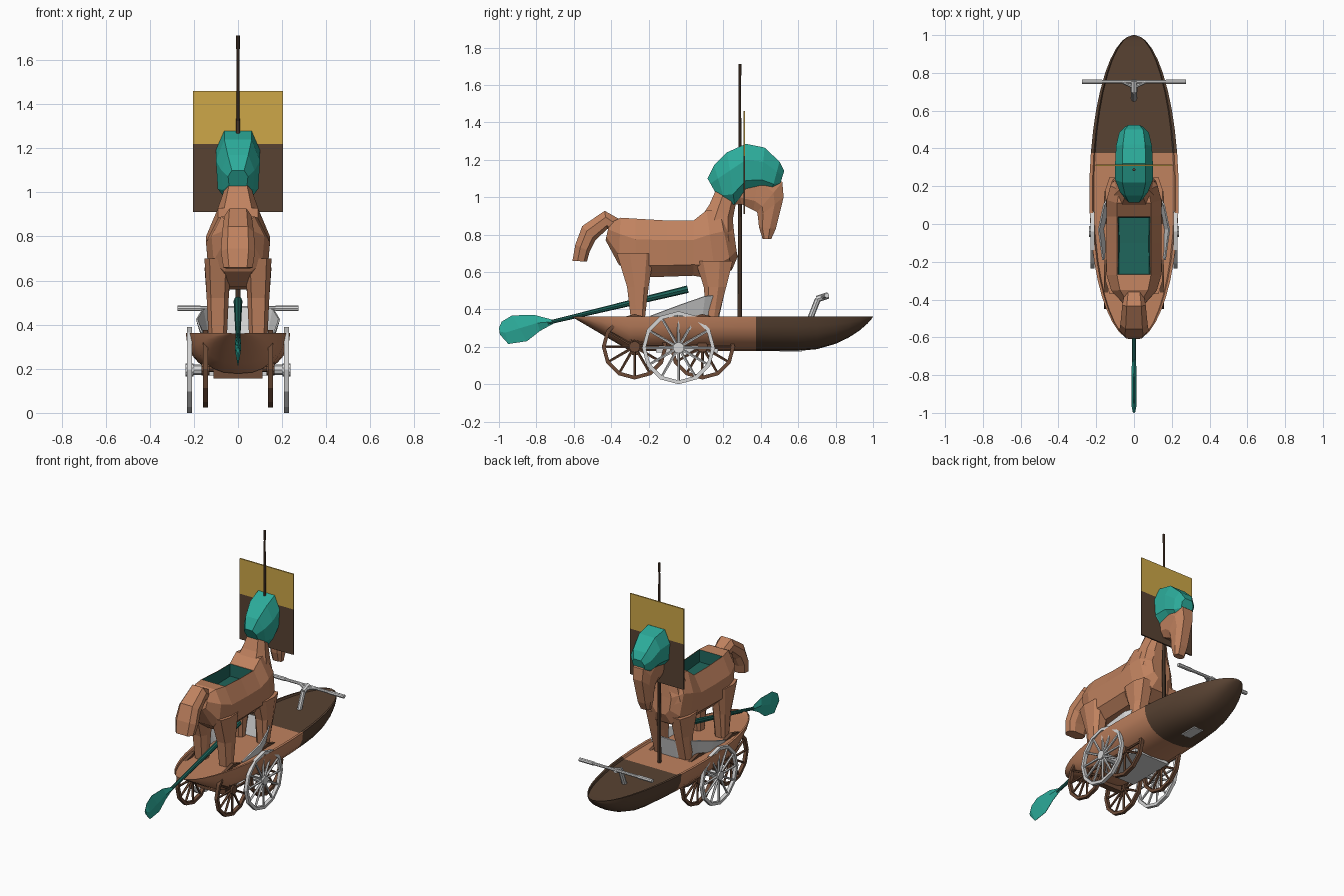
import bpy, bmesh, math
from mathutils import Vector, Matrix

if "Cube" in bpy.data.objects:
    bpy.data.objects.remove(bpy.data.objects["Cube"])


def material(name, r, g, b):
    m = bpy.data.materials.new(name)
    lin = [((c / 255 + 0.055) / 1.055) ** 2.4 for c in (r, g, b)]
    m.diffuse_color = (*lin, 1)
    m.use_nodes = True
    m.node_tree.nodes["Principled BSDF"].inputs["Base Color"].default_value = m.diffuse_color
    return m


TAN = material("tan wood", 192, 130, 95)
DARK = material("dark wood", 88, 66, 50)
SPOKE = material("wheel wood", 108, 74, 54)
TEAL = material("teal", 44, 172, 155)
DEEP = material("deep teal", 30, 100, 90)
GOLD = material("gold", 205, 167, 72)
WHITE = material("pale grey", 214, 214, 214)


def finish(name, bm, *mats, smooth=False):
    bmesh.ops.recalc_face_normals(bm, faces=bm.faces[:])
    me = bpy.data.meshes.new(name)
    bm.to_mesh(me)
    bm.free()
    for m in mats:
        me.materials.append(m)
    ob = bpy.data.objects.new(name, me)
    bpy.context.collection.objects.link(ob)
    if smooth:
        bpy.context.view_layer.objects.active = ob
        ob.select_set(True)
        bpy.ops.object.shade_smooth_by_angle(angle=math.radians(35))
        ob.select_set(False)
    return ob


def rod(bm, a, b, r1, r2=None, n=8):
    a, b = Vector(a), Vector(b)
    mat = Matrix.Translation((a + b) / 2) @ (b - a).to_track_quat('Z', 'Y').to_matrix().to_4x4()
    bmesh.ops.create_cone(bm, cap_ends=True, segments=n, radius1=r1,
                          radius2=r1 if r2 is None else r2, depth=(b - a).length, matrix=mat)


def box(bm, lo, hi):
    lo, hi = Vector(lo), Vector(hi)
    bmesh.ops.create_cube(bm, size=1, matrix=Matrix.Translation((lo + hi) / 2) @ Matrix.Diagonal((*(hi - lo), 1)))


def bridge(bm, rings):
    n = len(rings[0])
    for a, b in zip(rings, rings[1:]):
        for i in range(n):
            j = (i + 1) % n
            bm.faces.new((a[i], a[j], b[j], b[i]))
    bm.faces.new(rings[0])
    bm.faces.new(rings[-1])


HALF = [(0.5, -1), (0.92, -0.6), (1, 0.3), (0.62, 1)]


def loft(bm, sections, cx=0, half=HALF):
    """Each section runs from an under point (y, z) to an upper point (y, z) with a half width."""
    prof = half + [(-u, v) for u, v in reversed(half)]
    rings = []
    for y0, z0, y1, z1, w in sections:
        ring = []
        for u, v in prof:
            t = (v + 1) / 2
            ring.append(bm.verts.new((cx + u * w, y0 + (y1 - y0) * t, z0 + (z1 - z0) * t)))
        rings.append(ring)
    bridge(bm, rings)


# boat hull, with sunken deck and dark bow
bm = bmesh.new()
ys = [-0.608, -0.6, -0.57, -0.52, -0.45, -0.38, -0.3, -0.2, -0.05, 0.1, 0.25, 0.375,
      0.5, 0.6, 0.7, 0.8, 0.87, 0.93, 0.97, 0.99, 1.0]
rings = []
for y in ys:
    t = (y - 0.15) / (0.85 if y > 0.15 else 0.765)
    w = 0.237 * math.sqrt(max(1 - t * t, 0.0004))
    d = 0.185
    if y > 0.6:
        d *= max(1 - ((y - 0.6) / 0.4) ** 2, 0.005) ** 0.8
    elif y < -0.3:
        d *= max(1 - (-0.3 - y) / 0.315, 0.02)
    pts = [(w * math.copysign(abs(math.cos(a)) ** 0.8, math.cos(a)), 0.363 - d * math.sin(a) ** 0.9)
           for a in [math.pi * max(k, 0) / 12 for k in range(12)]] + [(-w, 0.363)]
    dz = min(0.012, d * 0.5)
    pts += [(-w * 0.93, 0.363), (-w * 0.9, 0.363 - dz), (w * 0.9, 0.363 - dz), (w * 0.93, 0.363)]
    rings.append([bm.verts.new((x, y, z)) for x, z in pts])
bridge(bm, rings)
for f in bm.faces:
    f.material_index = int(f.calc_center_median().y > 0.375)
finish("boat_hull", bm, TAN, DARK, smooth=True)

# horse body with a teal hollow in the back
bm = bmesh.new()
loft(bm, [(-0.43, 0.77, -0.41, 0.86, 0.06), (-0.36, 0.64, -0.35, 0.89, 0.12),
          (-0.27, 0.57, -0.27, 0.885, 0.145), (-0.1, 0.575, -0.1, 0.875, 0.145),
          (0.04, 0.58, 0.04, 0.875, 0.145), (0.16, 0.56, 0.11, 0.93, 0.145),
          (0.245, 0.61, 0.18, 0.93, 0.125), (0.275, 0.68, 0.25, 0.86, 0.07)])
bmesh.ops.recalc_face_normals(bm, faces=bm.faces[:])
top = [f for f in bm.faces if f.normal.z > 0.9 and -0.26 < f.calc_center_median().y < 0.03]
bmesh.ops.inset_region(bm, faces=top, thickness=0.005)
walls = bmesh.ops.inset_region(bm, faces=top, thickness=0.008)["faces"]
bmesh.ops.translate(bm, verts=list({v for f in top for v in f.verts}), vec=(0, 0, -0.08))
for f in top + walls:
    f.material_index = 1
finish("horse_body", bm, TAN, DEEP)

# horse legs
for side, sx in (("left", -1), ("right", 1)):
    bm = bmesh.new()
    loft(bm, [(-0.17, 0.7, -0.37, 0.7, 0.06), (-0.2, 0.52, -0.315, 0.52, 0.05),
              (-0.22, 0.35, -0.295, 0.35, 0.042)], cx=sx * 0.092)
    finish("hind_leg_" + side, bm, TAN)
    bm = bmesh.new()
    loft(bm, [(0.05, 0.66, 0.25, 0.66, 0.06), (0.095, 0.52, 0.215, 0.52, 0.05),
              (0.11, 0.35, 0.17, 0.35, 0.042)], cx=sx * 0.092)
    finish("front_leg_" + side, bm, TAN)

# neck and head in one sweep
bm = bmesh.new()
loft(bm, [(0.265, 0.74, 0.06, 0.86, 0.125), (0.25, 0.88, 0.125, 0.96, 0.09),
          (0.265, 0.96, 0.165, 1.05, 0.06), (0.3, 0.96, 0.23, 1.15, 0.055),
          (0.36, 0.93, 0.4, 1.18, 0.06), (0.38, 0.92, 0.515, 1.08, 0.062),
          (0.385, 0.89, 0.522, 1.0, 0.055), (0.39, 0.84, 0.48, 0.83, 0.045),
          (0.41, 0.775, 0.455, 0.775, 0.036)])
finish("horse_neck_and_head", bm, TAN)

# tail
bm = bmesh.new()
loft(bm, [(-0.36, 0.78, -0.36, 0.885, 0.05), (-0.42, 0.83, -0.435, 0.927, 0.062),
          (-0.485, 0.77, -0.555, 0.845, 0.072), (-0.515, 0.71, -0.592, 0.745, 0.078),
          (-0.53, 0.655, -0.607, 0.66, 0.066)])
finish("horse_tail", bm, TAN)

# mane
bm = bmesh.new()
loft(bm, [(0.16, 1.02, 0.115, 1.1, 0.045), (0.21, 0.97, 0.15, 1.17, 0.075),
          (0.26, 0.96, 0.22, 1.24, 0.1), (0.32, 1.04, 0.32, 1.285, 0.1),
          (0.4, 1.05, 0.42, 1.265, 0.095), (0.46, 1.04, 0.5, 1.19, 0.078),
          (0.5, 1.06, 0.525, 1.14, 0.045)])
finish("horse_mane", bm, TEAL)

# paddle
bm = bmesh.new()
rod(bm, (0, -0.74, 0.328), (0, 0.01, 0.508), 0.01, 0.02)
finish("paddle_shaft", bm, DEEP)
bm = bmesh.new()
loft(bm, [(-0.71, 0.323, -0.715, 0.345, 0.01), (-0.78, 0.285, -0.81, 0.37, 0.014),
          (-0.85, 0.23, -0.93, 0.368, 0.014), (-0.95, 0.215, -0.985, 0.335, 0.012),
          (-0.995, 0.265, -1.0, 0.3, 0.006)], half=[(0.1, -1), (1, 0), (0.1, 1)])
finish("paddle_blade", bm, TEAL)

# mast and sail
bm = bmesh.new()
rod(bm, (0, 0.288, 0.3), (0, 0.288, 1.0), 0.013, 0.01)
rod(bm, (0, 0.288, 1.0), (0, 0.288, 1.65), 0.01, 0.006)
rod(bm, (0, 0.288, 1.65), (0, 0.288, 1.712), 0.008)
finish("mast", bm, DARK)
for name, z0, z1, m in (("sail_lower", 0.91, 1.22, DARK), ("sail_upper", 1.22, 1.46, GOLD)):
    bm = bmesh.new()
    box(bm, (-0.203, 0.307, z0), (0.203, 0.316, z1))
    finish(name, bm, m)


# spoked wheels
def wheel(name, x, y, r, mat):
    bm = bmesh.new()
    cen, z, t = Vector((x, y, r if mat == WHITE else 0.2)), 0.0, 0.02
    vs = [bm.verts.new(cen + Vector((dx, 0, -rr))) for dx, rr in
          ((-0.011, r), (0.011, r), (0.011, r - t), (-0.011, r - t))]
    es = [bm.edges.new((vs[i], vs[(i + 1) % 4])) for i in range(4)]
    bmesh.ops.spin(bm, geom=vs + es, cent=cen, axis=(1, 0, 0), angle=2 * math.pi, steps=12)
    bmesh.ops.remove_doubles(bm, verts=bm.verts[:], dist=0.0005)
    for k in range(12):
        a = 2 * math.pi * k / 12
        rod(bm, cen, cen + Vector((0, math.sin(a), math.cos(a))) * (r - 0.01), 0.009, 0.007, 5)
    hub = Vector((0.018, 0, 0))
    rod(bm, cen - hub, cen + hub, 0.03, n=10)
    finish(name, bm, mat)


for side, sx in (("left", -1), ("right", 1)):
    wheel("chariot_wheel_" + side, sx * 0.22, -0.04, 0.195, WHITE)
    wheel("cart_wheel_rear_" + side, sx * 0.148, -0.275, 0.175, SPOKE)
    wheel("cart_wheel_front_" + side, sx * 0.148, 0.087, 0.175, SPOKE)

# cart underframe
bm = bmesh.new()
for y in (-0.275, 0.087):
    rod(bm, (-0.15, y, 0.2), (0.15, y, 0.2), 0.015)
box(bm, (-0.11, -0.29, 0.155), (0.11, -0.25, 0.2))
finish("cart_axles", bm, SPOKE)

# chariot axle and floor
bm = bmesh.new()
rod(bm, (-0.22, -0.04, 0.195), (0.22, -0.04, 0.195), 0.024)
box(bm, (-0.13, -0.16, 0.17), (0.13, 0.17, 0.19))
finish("chariot_axle_and_floor", bm, WHITE)

# chariot wall, flaring upward and falling toward the rear
bm = bmesh.new()
right = [(0.06, 0.2, 0.48), (0.115, 0.18, 0.48), (0.16, 0.1, 0.47), (0.187, -0.03, 0.425), (0.165, -0.19, 0.365)]
plan = [(-x, y, z) for x, y, z in reversed(right)] + right
rows = [[bm.verts.new((x * k, y * k, z)) for x, y, z in
         [(px, py, pz if k == 1 else 0.3) for px, py, pz in plan]] for k in (0.8, 1)]
for i in range(len(plan) - 1):
    bm.faces.new((rows[0][i], rows[0][i + 1], rows[1][i + 1], rows[1][i]))
ob = finish("chariot_wall", bm, WHITE)
mod = ob.modifiers.new("thickness", 'SOLIDIFY')
mod.thickness, mod.offset = 0.008, 0

# handlebar on the bow
bm = bmesh.new()
rod(bm, (0, 0.66, 0.34), (0, 0.705, 0.455), 0.016)
rod(bm, (0, 0.7, 0.455), (0, 0.76, 0.475), 0.018)
rod(bm, (-0.275, 0.753, 0.474), (0.275, 0.753, 0.474), 0.01)
for sx in (-1, 1):
    rod(bm, (sx * 0.17, 0.753, 0.474), (sx * 0.275, 0.753, 0.474), 0.013)
    rod(bm, (0, 0.725, 0.465), (sx * 0.06, 0.753, 0.474), 0.01)
box(bm, (-0.035, 0.5, 0.174), (0.035, 0.62, 0.2))
finish("handlebar", bm, WHITE)
